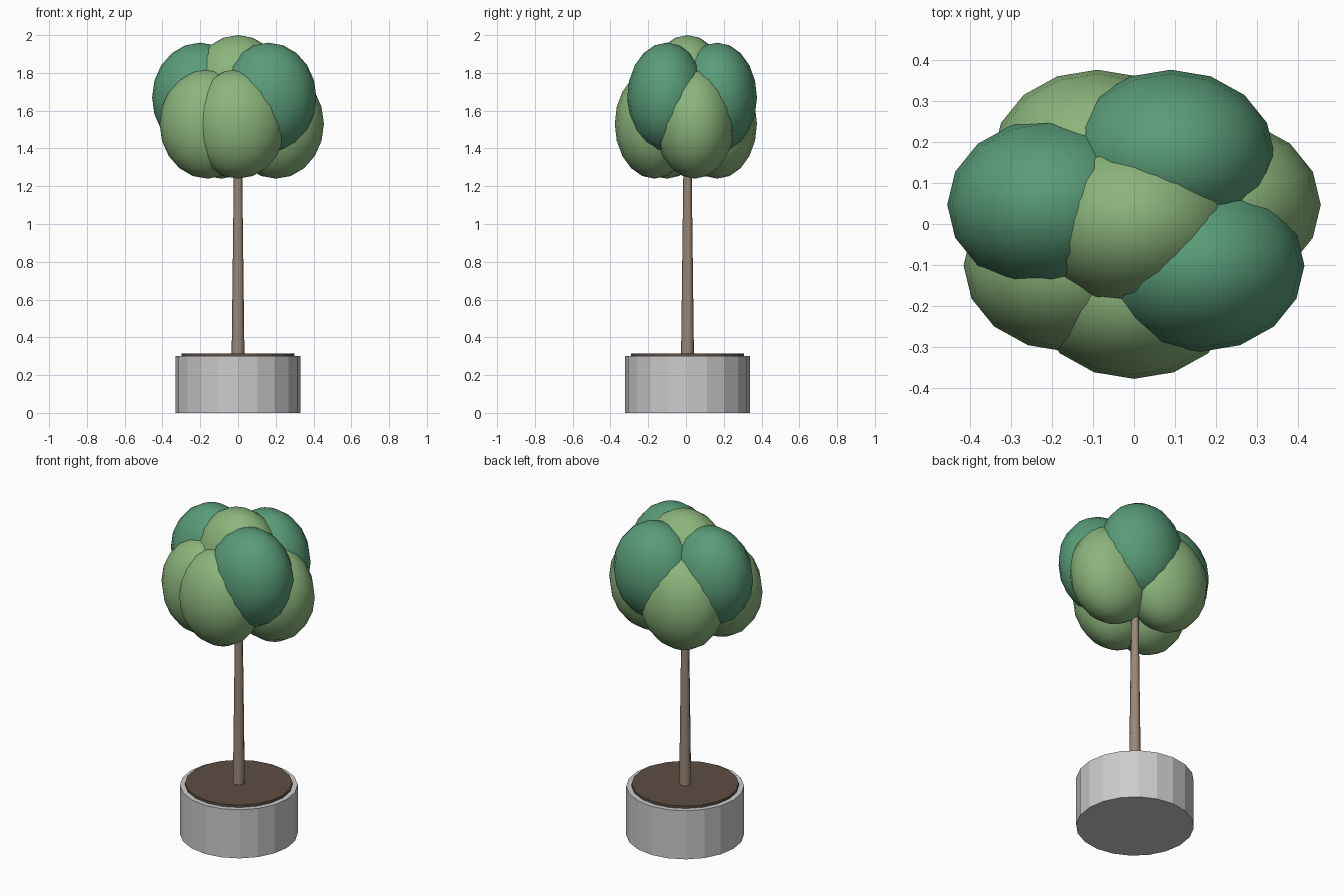
import bpy
from math import sin, cos, tau, pi

if "Cube" in bpy.data.objects:
    bpy.data.objects.remove(bpy.data.objects["Cube"])

Y0 = 0.008  # the crown is uneven, so the trunk axis sits just off centre


def material(name, rgb):
    m = bpy.data.materials.new(name)
    m.diffuse_color = (*rgb, 1)
    m.use_nodes = True
    m.node_tree.nodes["Principled BSDF"].inputs["Base Color"].default_value = m.diffuse_color
    return m


light_green = material("light_green", (0.26, 0.46, 0.20))
dark_green = material("dark_green", (0.10, 0.33, 0.19))
bark = material("bark", (0.33, 0.25, 0.19))
earth = material("earth", (0.11, 0.075, 0.055))


def finish(name, mat, smooth):
    ob = bpy.context.object
    ob.name = name
    if mat:
        ob.data.materials.append(mat)
    if smooth:
        bpy.ops.object.shade_smooth_by_angle(angle=pi / 3)
    return ob


def tapered(name, sides, r1, r2, z1, z2, mat=None, smooth=False):
    bpy.ops.mesh.primitive_cone_add(vertices=sides, radius1=r1, radius2=r2,
                                    depth=z2 - z1, location=(0, Y0, (z1 + z2) / 2))
    return finish(name, mat, smooth)


def leaf_ball(name, x, y, z, mat):
    bpy.ops.mesh.primitive_uv_sphere_add(segments=16, ring_count=10, radius=1,
                                         location=(x, y + Y0, z))
    bpy.context.object.scale = (0.254, 0.21, 0.29)
    bpy.ops.object.transform_apply(location=False, rotation=False, scale=True)
    return finish(name, mat, True)


# Planter, soil and trunk
tapered("planter", 20, 0.33, 0.33, 0.0, 0.30)
tapered("soil", 20, 0.30, 0.30, 0.29, 0.315, earth)
tapered("trunk", 8, 0.034, 0.02, 0.31, 1.45, bark, True)

# Crown: seven balls around the trunk, alternately low/light and high/dark
for k in range(7):
    a = -tau / 4 + k * tau / 7
    high = k % 2 == 1
    leaf_ball(f"foliage_{k + 1}", 0.206 * cos(a), 0.175 * sin(a),
              1.67 if high else 1.53, dark_green if high else light_green)
leaf_ball("foliage_top", 0, 0, 1.71, light_green)
